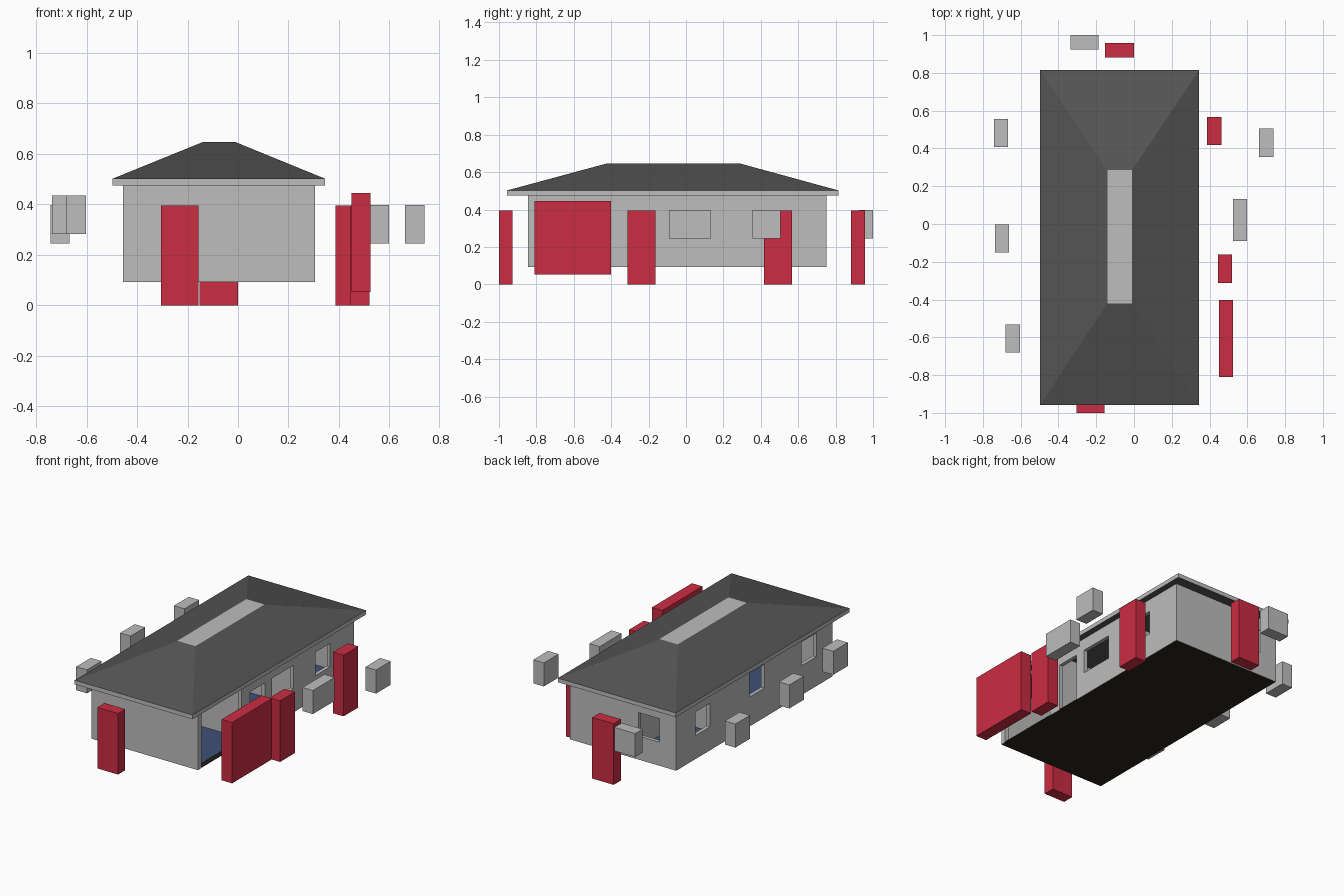
import bpy, bmesh

if "Cube" in bpy.data.objects:
    bpy.data.objects.remove(bpy.data.objects["Cube"])


def mat(name, r, g, b):
    m = bpy.data.materials.new(name)
    m.diffuse_color = (r, g, b, 1)
    m.use_nodes = True
    m.node_tree.nodes["Principled BSDF"].inputs["Base Color"].default_value = m.diffuse_color
    return m


GREY = mat("wall grey", 0.51, 0.51, 0.51)
RED = mat("door red", 0.60, 0.026, 0.055)
DARK = mat("roof dark grey", 0.09, 0.09, 0.09)
BLUE = mat("carpet blue", 0.05, 0.08, 0.18)
BROWN = mat("base dark brown", 0.025, 0.018, 0.01)


def finish(name, bm, *mats):
    bmesh.ops.recalc_face_normals(bm, faces=bm.faces)
    me = bpy.data.meshes.new(name)
    bm.to_mesh(me)
    bm.free()
    for m in mats:
        me.materials.append(m)
    ob = bpy.data.objects.new(name, me)
    bpy.context.collection.objects.link(ob)
    return ob


def box(name, x, y, z, m):
    bm = bmesh.new()
    bmesh.ops.create_cube(bm, size=1)
    for v in bm.verts:
        v.co = [r[0] if c < 0 else r[1] for c, r in zip(v.co, (x, y, z))]
    return finish(name, bm, m)


def cut(target, x, y, z):
    c = box("cutter", x, y, z, GREY)
    c.hide_render = True
    mod = target.modifiers.new("cut", 'BOOLEAN')
    mod.operation, mod.solver, mod.object = 'DIFFERENCE', 'EXACT', c
    bpy.context.view_layer.objects.active = target
    bpy.ops.object.modifier_apply(modifier=mod.name)
    bpy.data.objects.remove(c)


# Body of the house
X0, X1, Y0, Y1, Z0, Z1, T = -0.455, 0.305, -0.845, 0.75, 0.093, 0.475, 0.024
walls = box("walls", (X0, X1), (Y0, Y1), (Z0, Z1), GREY)
cut(walls, (X0 + T, X1 - T), (Y0 + T, Y1 - T), (0, 1))

LOW, HIGH, DOOR = (0.245, 0.397), (0.283, 0.435), (0, 0.395)
R, L, B = (0.2, 0.4), (-0.55, -0.35), (0.65, 0.85)
for hole in [(R, (-0.81, -0.40), (0, 0.445)), (R, (-0.313, -0.162), DOOR),
             (R, (-0.09, 0.133), LOW), (R, (0.355, 0.505), LOW),
             (L, (0.405, 0.555), LOW), (L, (-0.15, 0.0), HIGH),
             (L, (-0.68, -0.53), HIGH), ((-0.335, -0.187), B, LOW)]:
    cut(walls, *hole)

# Floor and inner partitions
box("floor_base", (X0 + .003, X1 - .003), (Y0 + .003, Y1 - .003), (Z0 - .001, Z0 + .007), BROWN)
box("carpet", (X0 + T, X1 - T), (Y0 + T, Y1 - T), (Z0 + .007, Z0 + .011), BLUE)
box("front_partition", (-0.15, X1 - T), (-0.355, -0.335), (Z0 + .011, Z1), GREY)
box("rear_partition", (X0 + T, X1 - T), (0.19, 0.21), (Z0 + .011, Z1), GREY)
box("bedroom_partition", (-0.11, -0.09), (0.21, Y1 - T), (Z0 + .011, Z1), GREY)

# Hip roof with pale fascia, pale flat ridge and dark soffit
bm = bmesh.new()
EAVE = (-0.497, 0.345, -0.957, 0.815)
rings = []
for (a, b, c, d), z in [(EAVE, 0.475), (EAVE, 0.502), ((-0.14, -0.01, -0.42, 0.285), 0.647)]:
    rings.append([bm.verts.new((x, y, z)) for x, y in ((a, c), (b, c), (b, d), (a, d))])
for k, (lo, hi) in enumerate(zip(rings, rings[1:])):
    for i in range(4):
        j = (i + 1) % 4
        bm.faces.new((lo[i], lo[j], hi[j], hi[i])).material_index = k
bm.faces.new(rings[2]).material_index = 0
bm.faces.new(rings[0]).material_index = 1
finish("roof", bm, GREY, DARK)

# Loose door blocks standing around the house
for name, x, y, z in [("front_door_block", (-0.305, -0.157), (-1.0, -0.927), DOOR),
                      ("back_door_block", (-0.153, 0.0), (0.882, 0.957), DOOR),
                      ("side_door_block", (0.387, 0.462), (0.418, 0.567), DOOR),
                      ("entry_door_block", (0.445, 0.52), (-0.313, -0.162), DOOR),
                      ("garage_door_block", (0.45, 0.525), (-0.81, -0.402), (0.053, 0.446))]:
    box(name, x, y, z, RED)

# Loose window blocks
for i, (x, y, z) in enumerate([((-0.337, -0.188), (0.925, 1.0), LOW),
                               ((-0.742, -0.667), (0.407, 0.556), LOW),
                               ((-0.737, -0.662), (-0.15, -0.002), HIGH),
                               ((-0.68, -0.603), (-0.68, -0.532), HIGH),
                               ((0.662, 0.738), (0.355, 0.505), LOW),
                               ((0.524, 0.598), (-0.09, 0.133), LOW)]):
    box(f"window_block_{i + 1}", x, y, z, GREY)
